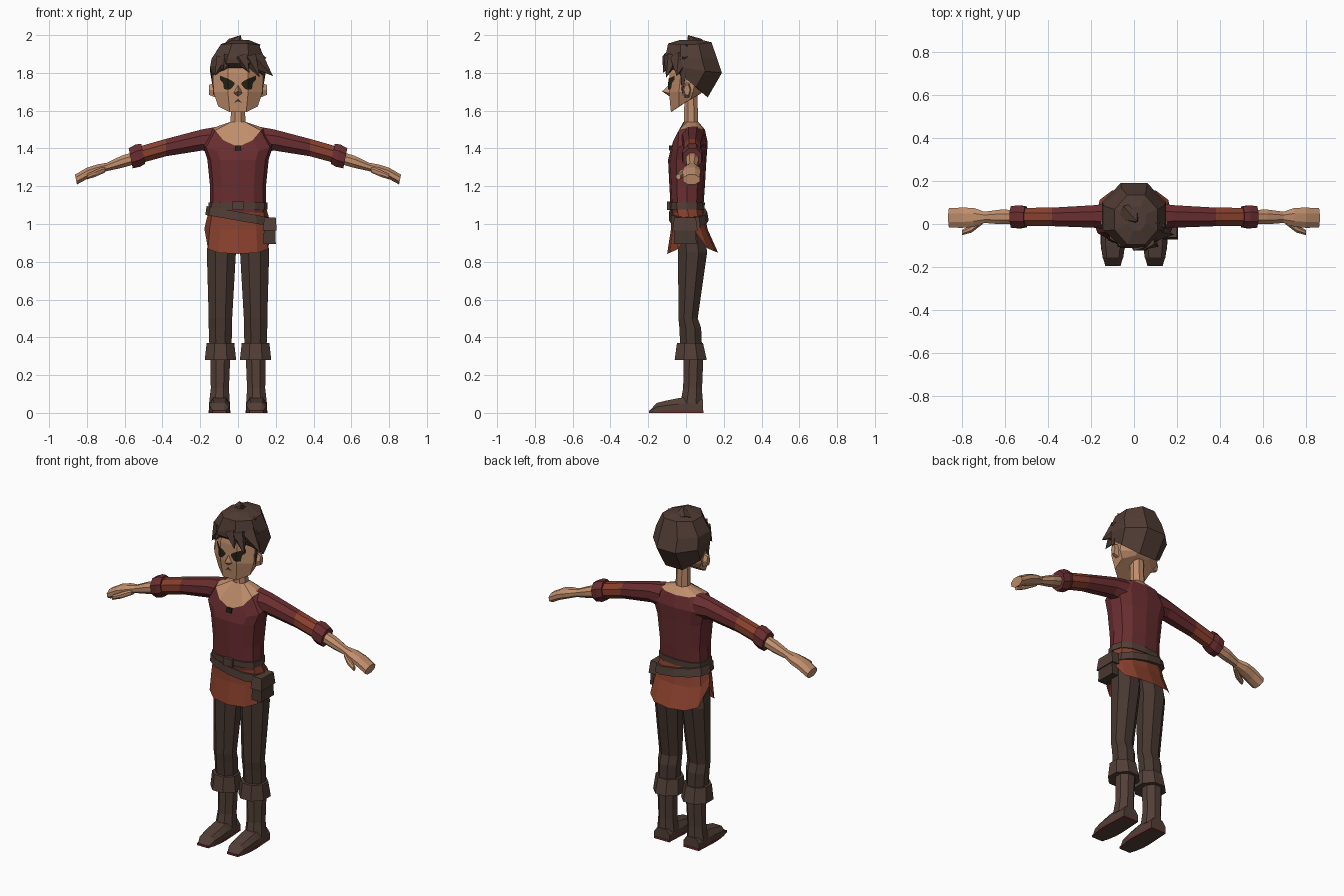
import bpy, bmesh, math
from mathutils import Vector, Matrix
from mathutils.bvhtree import BVHTree

def material(name, rgb):
    m = bpy.data.materials.new(name)
    m.diffuse_color = (*rgb, 1)
    return m

SKIN = material("skin", (0.53, 0.27, 0.15))
MAROON = material("maroon cloth", (0.145, 0.027, 0.03))
RUST = material("rust cloth", (0.25, 0.052, 0.026))
HAIR = material("dark brown hair", (0.08, 0.045, 0.034))
PANTS = material("trouser brown", (0.064, 0.039, 0.03))
LEATHER = material("leather brown", (0.085, 0.05, 0.038))
DARK = material("dark olive", (0.018, 0.017, 0.008))
MOUTH = material("mouth brown", (0.06, 0.022, 0.018))

def finish(name, bm, mats, mirror=False):
    bmesh.ops.recalc_face_normals(bm, faces=bm.faces)
    me = bpy.data.meshes.new(name)
    bm.to_mesh(me)
    for m in mats:
        me.materials.append(m)
    ob = bpy.data.objects.new(name, me)
    bpy.context.collection.objects.link(ob)
    if mirror:
        ob.modifiers.new("mirror", "MIRROR").use_clip = False
    return ob

def ring(z, rx, yf, yb, cx=0, zf=None, zb=None, n=8, half=True, p=1.0, k=1.0, tilt=0):
    """Horizontal ring; front and back may sit at other heights."""
    zf = z if zf is None else zf
    zb = z if zb is None else zb
    cy, ry, pts = (yf + yb) / 2, (yb - yf) / 2, []
    for i in range(n):
        t = (i + (0.5 if half else 0)) * 2 * math.pi / n
        q = math.cos(math.pi / n) if half else 1
        s, c = math.sin(t) / q, math.cos(t) / q
        sx = math.copysign(abs(s) ** p, s)
        sy = math.copysign(abs(c) ** p, c)
        h = z + ((zf if c > 0 else zb) - z) * min(1, abs(c)) ** k + tilt * sx
        pts.append((cx + rx * sx, cy - ry * sy, h))
    return pts

def arm_ring(x, cy, cz, ry, rz, lean=0.0):
    """Ring across the arm, along x."""
    return [(x + lean * (b - cz), a, b) for a, b, _ in ring(0, ry, cz - rz, cz + rz, cx=cy)]

def loft(name, rings, mats, rows=None, mirror=False, caps=True):
    bm = bmesh.new()
    vs = [[bm.verts.new(p) for p in r] for r in rings]
    n = len(vs[0])
    for j in range(len(vs) - 1):
        for i in range(n):
            f = bm.faces.new((vs[j][i], vs[j][(i + 1) % n], vs[j + 1][(i + 1) % n], vs[j + 1][i]))
            f.material_index = rows[j] if rows else 0
    if caps:
        bm.faces.new(vs[0])
        bm.faces.new(vs[-1]).material_index = rows[-1] if rows else 0
    return finish(name, bm, mats, mirror)

def box(name, lo, hi, mat, taper=1.0):
    cx, cy = (lo[0] + hi[0]) / 2, (lo[1] + hi[1]) / 2
    def rect(z, s):
        hx, hy = (hi[0] - lo[0]) / 2 * s, (hi[1] - lo[1]) / 2 * s
        return [(cx + a * hx, cy + b * hy, z) for a, b in ((-1, -1), (1, -1), (1, 1), (-1, 1))]
    return loft(name, [rect(lo[2], 1), rect(hi[2], taper)], [mat])

# head and neck
head = loft("head", [
    ring(1.645, 0.105, -0.08, 0.07, zf=1.592, zb=1.685),
    ring(1.70, 0.13, -0.09, 0.09),
    ring(1.80, 0.13, -0.088, 0.12),
    ring(1.90, 0.10, -0.07, 0.10)], [SKIN])
loft("neck", [ring(1.50, 0.04, -0.012, 0.066), ring(1.68, 0.036, -0.008, 0.06)], [SKIN])

# painted face: thin strips laid on the head
bm = bmesh.new()
bm.from_mesh(head.data)
tree = BVHTree.FromBMesh(bm)
bm.free()

def face_strip(name, cols, mat, mirror=False):
    b = bmesh.new()
    prev = None
    for x, z0, z1 in cols:
        pair = []
        for z in (z0, z1):
            hit = tree.ray_cast(Vector((x, -1, z)), Vector((0, 1, 0)))[0]
            pair.append(b.verts.new(hit + Vector((0, -0.005, 0))))
        if prev:
            b.faces.new((prev[0], pair[0], pair[1], prev[1]))
        prev = pair
    return finish(name, b, [mat], mirror)

face_strip("eye_and_brow", [(0.018, 1.738, 1.748), (0.038, 1.714, 1.762), (0.054, 1.711, 1.77),
                            (0.074, 1.714, 1.777), (0.079, 1.748, 1.779), (0.096, 1.764, 1.786)], DARK, True)
face_strip("mouth", [(-0.02, 1.641, 1.644), (0, 1.65, 1.664), (0.02, 1.641, 1.644)], MOUTH)

# nose wedge and ears
bm = bmesh.new()
a, b, c, d, e = [bm.verts.new(v) for v in ((0, -0.08, 1.745), (-0.026, -0.085, 1.692),
                 (0.026, -0.085, 1.692), (0, -0.127, 1.702), (0, -0.085, 1.674))]
for f in ((a, b, d), (a, d, c), (b, e, d), (d, e, c)):
    bm.faces.new(f)
finish("nose", bm, [SKIN])
bm = bmesh.new()
bmesh.ops.create_cone(bm, cap_ends=True, segments=6, radius1=0.03, radius2=0.02, depth=0.03,
                      matrix=Matrix.Translation((0.138, 0.005, 1.71)) @ Matrix.Diagonal((1, 0.8, 1.5, 1))
                      @ Matrix.Rotation(math.pi / 2, 4, "Y"))
finish("ear", bm, [SKIN], True)

# hair cap
loft("hair_cap", [
    ring(1.765, 0.134, -0.095, 0.115, zf=1.835, zb=1.67),
    ring(1.815, 0.148, -0.112, 0.19, zf=1.85, zb=1.80),
    ring(1.875, 0.14, -0.112, 0.165),
    ring(1.945, 0.10, -0.095, 0.135, cx=0.01, zf=1.955, zb=1.962),
    ring(1.975, 0.04, -0.03, 0.08, cx=0.015)], [HAIR])

# hair tufts: base, tip, base radius
TUFTS = [((-0.02, 0.05, 1.94), (0.015, 0.01, 2.0), 0.06),
         ((0.04, 0.03, 1.92), (0.12, 0.0, 1.95), 0.06),
         ((0.08, 0.02, 1.88), (0.15, -0.02, 1.88), 0.06),
         ((0.09, -0.03, 1.87), (0.185, -0.05, 1.783), 0.055),
         ((0.06, -0.075, 1.88), (0.115, -0.105, 1.775), 0.045),
         ((0.02, -0.085, 1.88), (0.06, -0.122, 1.80), 0.045),
         ((-0.08, -0.05, 1.87), (-0.122, -0.075, 1.785), 0.045),
         ((-0.05, -0.075, 1.88), (-0.075, -0.108, 1.81), 0.04),
         ((0.122, -0.015, 1.80), (0.13, -0.02, 1.68), 0.022),
         ((-0.122, -0.015, 1.80), (-0.13, -0.02, 1.68), 0.022)]
bm = bmesh.new()
for base, tip, r in TUFTS:
    p0, p1 = Vector(base), Vector(tip)
    v = p1 - p0
    m = Matrix.Translation((p0 + p1) / 2) @ v.to_track_quat("Z", "Y").to_matrix().to_4x4()
    bmesh.ops.create_cone(bm, cap_ends=True, segments=5, radius1=r, radius2=0, depth=v.length, matrix=m)
finish("hair_tufts", bm, [HAIR])

# shirt body with open neckline, skin above it
T = dict(n=12, half=False, p=0.8)
loft("shirt_body", [
    ring(1.06, 0.15, -0.08, 0.09, **T),
    ring(1.20, 0.148, -0.088, 0.10, **T),
    ring(1.34, 0.162, -0.095, 0.108, **T),
    ring(1.43, 0.19, -0.085, 0.115, zf=1.38, **T),
    ring(1.508, 0.135, -0.076, 0.10, zf=1.408, zb=1.50, k=3, **T),
    ring(1.54, 0.042, -0.014, 0.066, **T)], [MAROON, SKIN], [0, 0, 0, 0, 1])
box("neck_tie", (-0.018, -0.091, 1.39), (0.018, -0.07, 1.415), DARK, 0.8)

# arms
loft("sleeve", [
    arm_ring(0.11, 0.035, 1.445, 0.06, 0.07),
    arm_ring(0.19, 0.035, 1.445, 0.052, 0.056),
    arm_ring(0.38, 0.033, 1.405, 0.043, 0.046),
    arm_ring(0.53, 0.033, 1.363, 0.042, 0.045)], [MAROON, RUST], [0, 0, 1], True)
loft("sleeve_cuff", [
    arm_ring(0.502, 0.033, 1.372, 0.048, 0.053, 0.2),
    arm_ring(0.53, 0.033, 1.362, 0.054, 0.059, 0.2),
    arm_ring(0.568, 0.033, 1.348, 0.05, 0.053, 0.2)], [MAROON], None, True)
loft("forearm_and_hand", [
    arm_ring(0.54, 0.033, 1.352, 0.032, 0.034),
    arm_ring(0.62, 0.033, 1.328, 0.034, 0.032),
    arm_ring(0.695, 0.031, 1.302, 0.026, 0.022),
    arm_ring(0.745, 0.031, 1.288, 0.044, 0.027),
    arm_ring(0.80, 0.029, 1.268, 0.047, 0.03),
    arm_ring(0.858, 0.029, 1.235, 0.045, 0.026, 0.2)], [SKIN], None, True)
loft("thumb", [
    arm_ring(0.705, 0.012, 1.288, 0.014, 0.016),
    arm_ring(0.755, -0.022, 1.268, 0.018, 0.018),
    arm_ring(0.80, -0.04, 1.25, 0.012, 0.014)], [SKIN], None, True)

# tunic skirt with side slits
loft("tunic_skirt", [
    ring(1.09, 0.148, -0.078, 0.09, **T),
    ring(1.02, 0.168, -0.08, 0.115, zf=0.97, zb=0.97, k=0.3, **T),
    ring(0.975, 0.178, -0.10, 0.17, zf=0.842, zb=0.848, k=0.3, **T)], [RUST], caps=False)

# belts, buckle and pouch
loft("waist_belt", [ring(1.078, 0.156, -0.088, 0.098, **T), ring(1.113, 0.156, -0.09, 0.10, **T)], [LEATHER])
loft("hip_belt", [ring(1.018, 0.173, -0.09, 0.12, tilt=-0.03, **T),
                  ring(1.065, 0.166, -0.09, 0.112, tilt=-0.03, **T)], [LEATHER])
box("buckle", (-0.03, -0.10, 1.073), (0.03, -0.08, 1.118), LEATHER)
box("pouch", (0.135, -0.065, 0.895), (0.20, 0.055, 1.01), PANTS, 0.92)
box("pouch_flap", (0.133, -0.072, 0.965), (0.205, 0.062, 1.035), LEATHER, 0.85)

# legs
loft("trouser_leg", [
    ring(1.03, 0.073, -0.055, 0.085, cx=0.074),
    ring(0.85, 0.077, -0.042, 0.112, cx=0.088),
    ring(0.50, 0.062, -0.04, 0.062, cx=0.093),
    ring(0.45, 0.062, -0.035, 0.08, cx=0.093),
    ring(0.34, 0.058, -0.03, 0.085, cx=0.093)], [PANTS], None, True)
loft("boot_cuff", [ring(0.28, 0.083, -0.06, 0.11, cx=0.093), ring(0.37, 0.073, -0.048, 0.09, cx=0.093)],
     [LEATHER], None, True)
loft("boot_shaft", [ring(0.05, 0.055, -0.03, 0.088, cx=0.098), ring(0.13, 0.048, -0.015, 0.085, cx=0.096),
                    ring(0.30, 0.053, -0.012, 0.092, cx=0.094)], [LEATHER], None, True)

# shoe: sections from heel to toe as (y, half width, top)
def shoe_section(y, w, top):
    return [(0.098 + a * w, y, z) for a, z in ((-1, 0), (1, 0), (1, top * 0.6), (0.6, top), (-0.6, top), (-1, top * 0.6))]
loft("shoe", [shoe_section(*s) for s in ((0.09, 0.05, 0.07), (0.02, 0.054, 0.085), (-0.04, 0.056, 0.078),
                                         (-0.10, 0.056, 0.066), (-0.155, 0.048, 0.053), (-0.192, 0.034, 0.012))],
     [LEATHER], None, True)

# thin coloured sole edge, brown underneath
OUT = [(-0.05, 0.092), (-0.058, -0.05), (-0.056, -0.11), (-0.036, -0.195)]
OUT = OUT + [(-x, y) for x, y in reversed(OUT)]
sole = loft("sole", [[(0.098 + x, y, z) for x, y in OUT] for z in (0, 0.012)], [MAROON, LEATHER], None, True)
for p in sole.data.polygons:
    p.material_index = 1 if p.normal.z < -0.5 else 0
